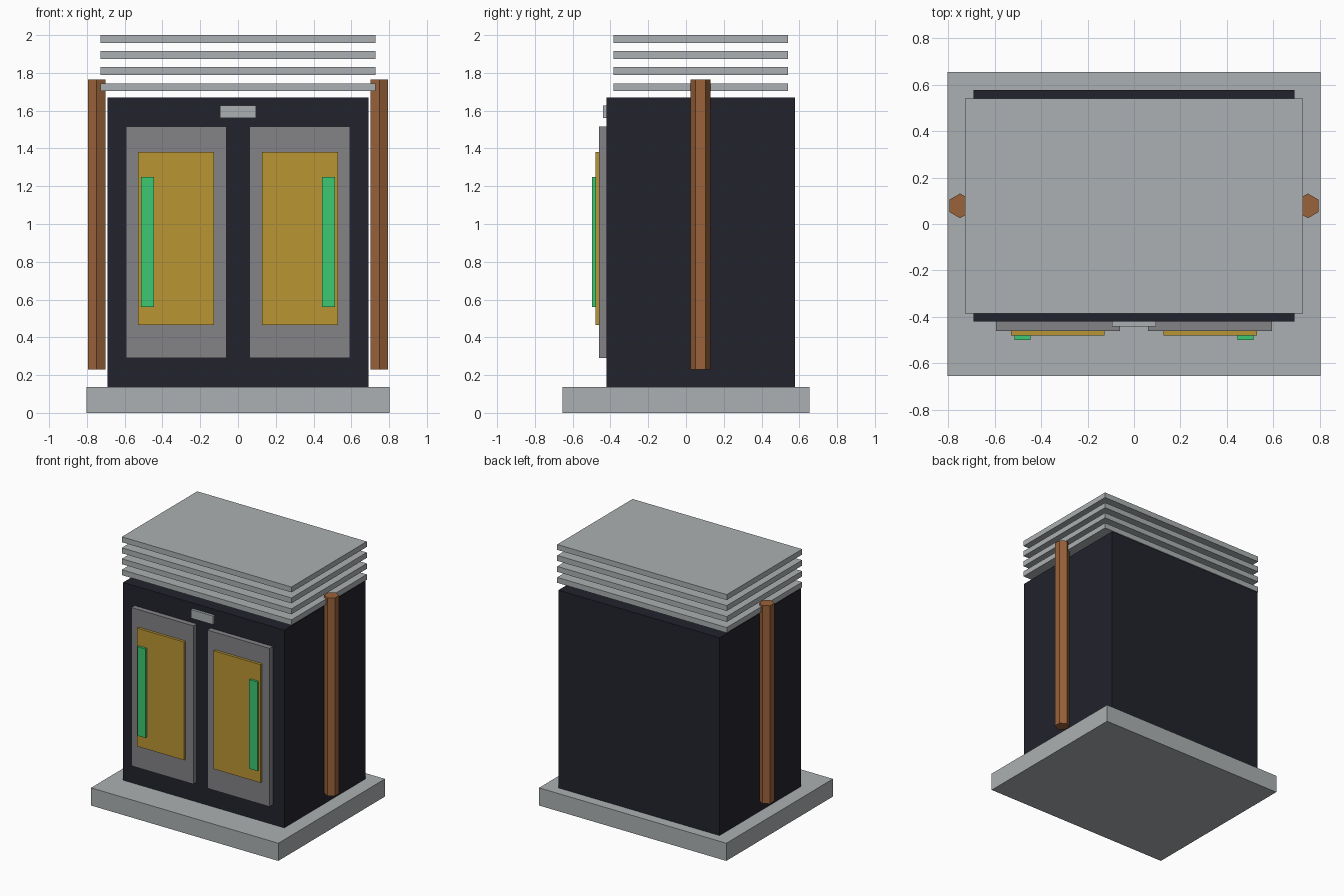
import bpy
import math

cube = bpy.data.objects.get("Cube")
if cube:
    bpy.data.objects.remove(cube, do_unlink=True)


def material(name, r, g, b):
    m = bpy.data.materials.new(name)
    m.use_nodes = True
    m.diffuse_color = (r, g, b, 1)
    m.node_tree.nodes["Principled BSDF"].inputs["Base Color"].default_value = (r, g, b, 1)
    return m


silver = material("silver grey", 0.413, 0.434, 0.445)
navy = material("dark navy", 0.016, 0.016, 0.026)
steel = material("steel grey", 0.227, 0.227, 0.242)
gold = material("gold", 0.491, 0.305, 0.032)
green = material("green", 0.045, 0.578, 0.171)
copper = material("copper", 0.323, 0.122, 0.042)


def box(name, mat, xs, ys, zs):
    """Box spanning the given (min, max) ranges."""
    ranges = (xs, ys, zs)
    bpy.ops.mesh.primitive_cube_add(size=1, location=[(a + b) / 2 for a, b in ranges])
    o = bpy.context.object
    o.name = name
    o.scale = [b - a for a, b in ranges]
    bpy.ops.object.transform_apply(location=False, rotation=False, scale=True)
    o.data.materials.append(mat)
    return o


def mirrored(side, a, b):
    return tuple(sorted((side * a, side * b)))


# Plinth, cabinet and name plate
box("base", silver, (-0.803, 0.803), (-0.653, 0.653), (0, 0.137))
box("cabinet", navy, (-0.691, 0.691), (-0.42, 0.576), (0.137, 1.67))
box("front_plate", silver, (-0.094, 0.094), (-0.44, -0.42), (1.56, 1.627))

# Stack of floating cooling fins
for i in range(4):
    z = 1.703 + i * 0.085
    box(f"cooling_fin_{i + 1}", silver, (-0.727, 0.727), (-0.384, 0.539), (z, z + 0.042))

# Doors with panels and handles, and a hexagonal pipe on each flank
for side, label in ((1, "left"), (-1, "right")):
    box(f"{label}_door", steel, mirrored(side, 0.06, 0.593), (-0.46, -0.42), (0.29, 1.517))
    box(f"{label}_door_panel", gold, mirrored(side, 0.126, 0.529), (-0.48, -0.46), (0.466, 1.382))
    box(f"{label}_door_handle", green, mirrored(side, 0.445, 0.514), (-0.498, -0.48), (0.56, 1.25))
    # Hexagon corners point to the front and back
    bpy.ops.mesh.primitive_cylinder_add(vertices=6, radius=0.053, depth=1.535,
                                        location=(side * 0.748, 0.078, 0.998))
    pipe = bpy.context.object
    pipe.name = f"{label}_pipe"
    pipe.data.materials.append(copper)
